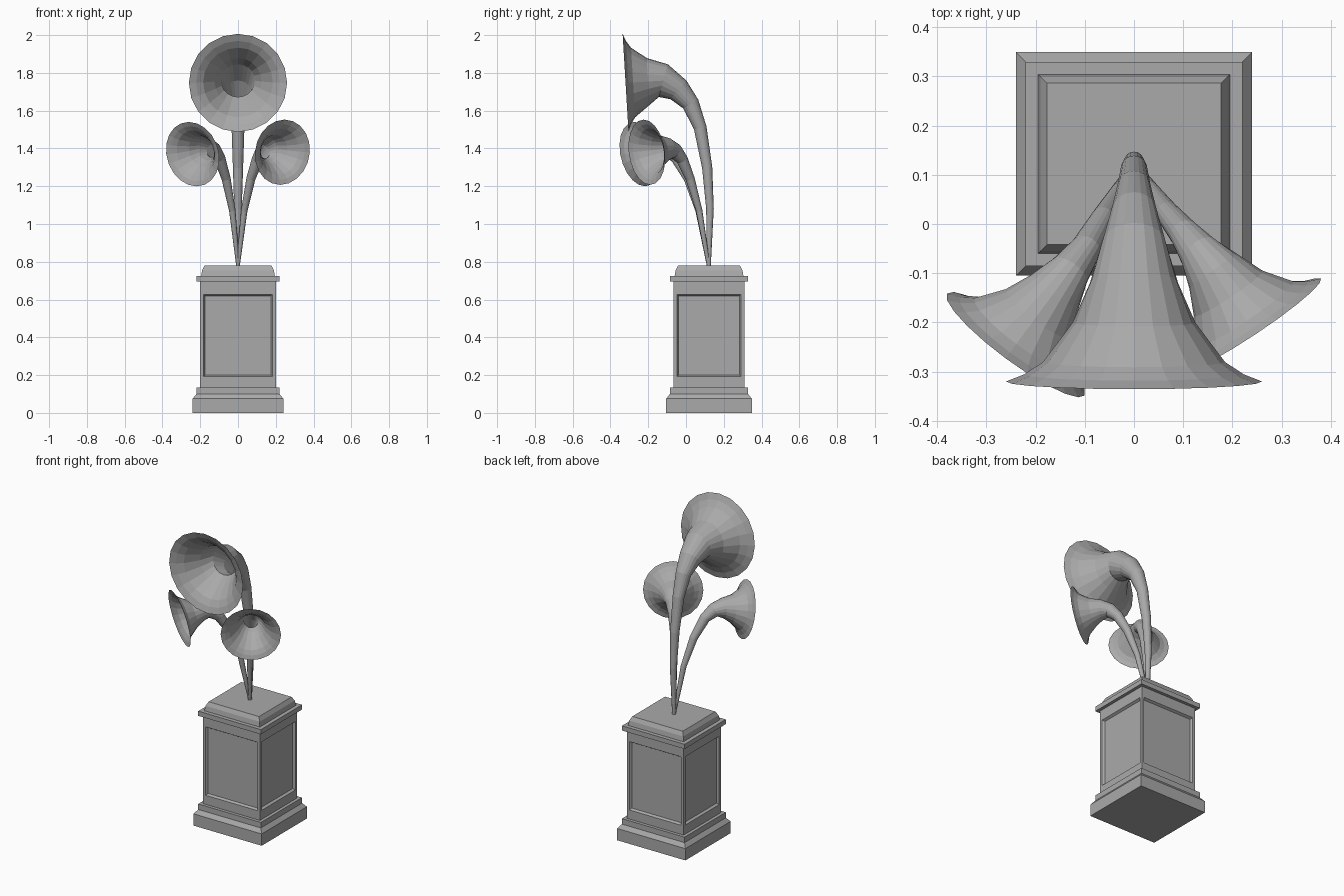
import bpy, bmesh
from math import sin, cos, tau
from mathutils import Vector

if "Cube" in bpy.data.objects:
    bpy.data.objects.remove(bpy.data.objects["Cube"], do_unlink=True)

GREY = (0.4, 0.4, 0.4, 1)
grey = bpy.data.materials.new("stone grey")
grey.diffuse_color = GREY
grey.use_nodes = True
grey.node_tree.nodes["Principled BSDF"].inputs["Base Color"].default_value = GREY

CENTRE_Y = 0.122
SIDES = 20


def finish(bm, name):
    mesh = bpy.data.meshes.new(name)
    bm.to_mesh(mesh)
    bm.free()
    mesh.materials.append(grey)
    obj = bpy.data.objects.new(name, mesh)
    bpy.context.collection.objects.link(obj)
    return obj


def loft(bm, rings):
    """Bridge equal-length rings of points; return the faces of each band."""
    loops = [[bm.verts.new(p) for p in ring] for ring in rings]
    bands = []
    for low, high in zip(loops, loops[1:]):
        n = len(low)
        bands.append([bm.faces.new((low[i], low[(i + 1) % n], high[(i + 1) % n], high[i]))
                      for i in range(n)])
    return loops, bands


# Pedestal: stepped rectangular profile with recessed panels on the shaft
def rectangle(half, z):
    d = half - 0.013
    return [Vector((sx * half, CENTRE_Y + sy * d, z))
            for sx, sy in ((-1, -1), (1, -1), (1, 1), (-1, 1))]


profile = [(0.24, 0), (0.24, 0.075), (0.22, 0.1), (0.22, 0.135), (0.2, 0.135),
           (0.2, 0.175), (0.2, 0.645), (0.2, 0.695), (0.22, 0.695), (0.22, 0.725),
           (0.195, 0.725), (0.19, 0.755), (0.177, 0.78)]
PANEL_BAND = 5
bm = bmesh.new()
loops, bands = loft(bm, [rectangle(h, z) for h, z in profile])
bm.faces.new(list(reversed(loops[0])))
bm.faces.new(loops[-1])
bm.normal_update()
panels = bands[PANEL_BAND]
bmesh.ops.inset_individual(bm, faces=panels, thickness=0.025, depth=0)
bmesh.ops.inset_individual(bm, faces=panels, thickness=0.012, depth=-0.014)
finish(bm, "pedestal")

# Horns: a tapering stem that opens into a flared, open mouth
FLARE = [(0.77, 0.345), (0.46, 0.48), (0.154, 0.71), (0.058, 0.854), (0, 1)]


def horn(name, stem, mouth, facing, radius):
    mouth, facing = Vector(mouth), Vector(facing).normalized()
    path = [(Vector(p[:3]), p[3]) for p in stem]
    path += [(mouth - facing * radius * d, radius * r) for d, r in FLARE]
    side_ref = Vector((-facing.y, facing.x, 0)).normalized()
    rings = []
    last = len(path) - 1
    for i, (point, r) in enumerate(path):
        before, after = path[max(i - 1, 0)][0], path[min(i + 1, last)][0]
        along = (after - before).normalized()
        side = (side_ref - along * side_ref.dot(along)).normalized()
        up = along.cross(side)
        rings.append([point + r * (side * cos(tau * k / SIDES) + up * sin(tau * k / SIDES))
                      for k in range(SIDES)])
    bm = bmesh.new()
    loops, _ = loft(bm, rings)
    bm.faces.new(list(reversed(loops[0])))
    return finish(bm, name)


horn("large_horn",
     [(0, 0.12, 0.775, 0.011), (0, 0.127, 1.08, 0.02), (0, 0.112, 1.3, 0.027),
      (0, 0.075, 1.51, 0.034), (0, 0.025, 1.635, 0.046), (0, -0.04, 1.71, 0.065)],
     (0, -0.32, 1.747), (0, -1, -0.06), 0.26)
horn("left_horn",
     [(0, 0.12, 0.775, 0.009), (0.033, 0.07, 1.07, 0.017), (0.068, 0.022, 1.24, 0.024),
      (0.103, -0.02, 1.34, 0.031), (0.132, -0.057, 1.385, 0.042)],
     (0.235, -0.207, 1.38), (0.55, -0.83, -0.12), 0.174)
horn("right_horn",
     [(0, 0.12, 0.775, 0.009), (-0.03, 0.067, 1.07, 0.017), (-0.063, 0.012, 1.24, 0.024),
      (-0.098, -0.05, 1.35, 0.031), (-0.13, -0.095, 1.392, 0.042)],
     (-0.24, -0.245, 1.37), (-0.58, -0.785, -0.2), 0.174)
